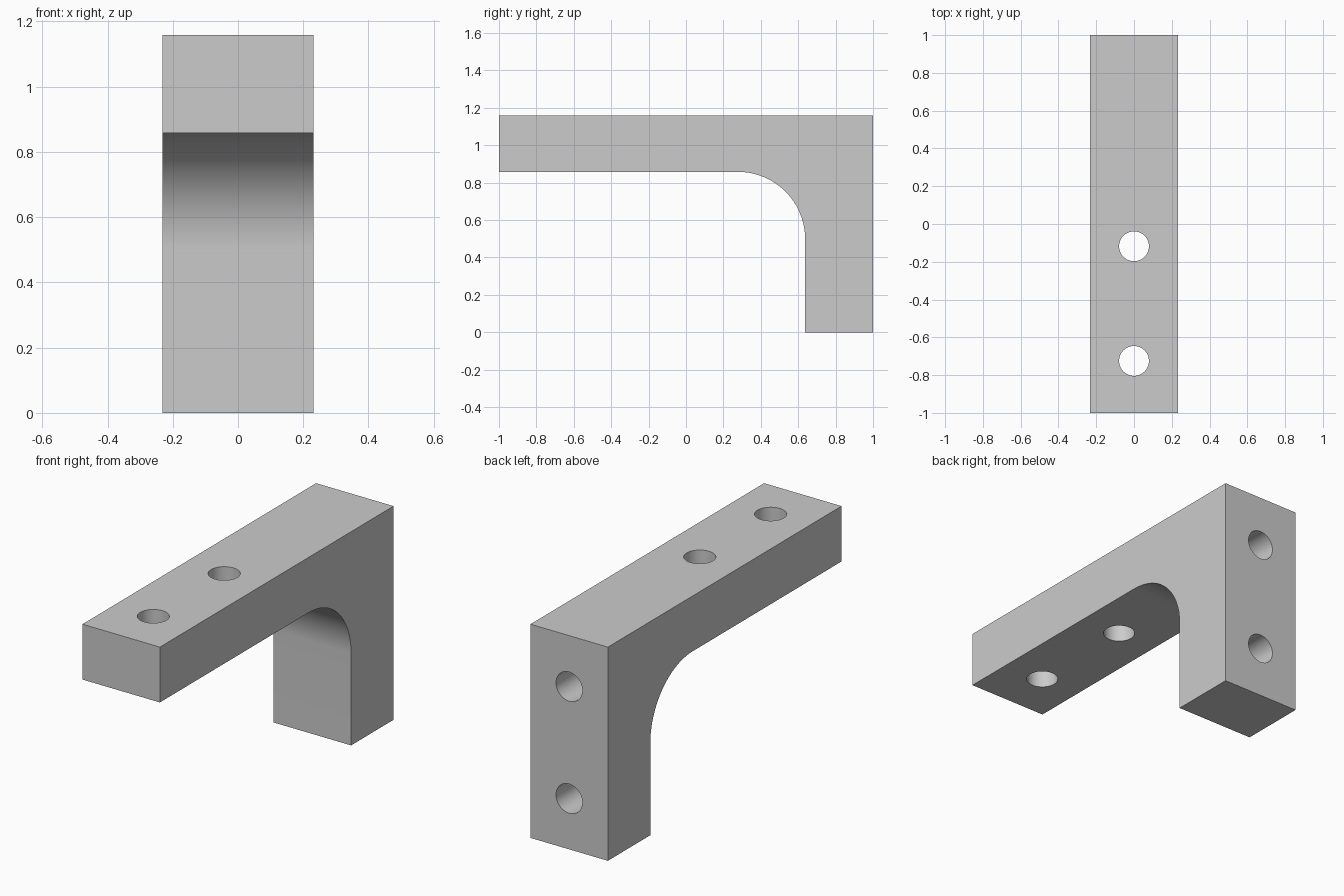
import bpy, bmesh, math

cube = bpy.data.objects.get("Cube")
if cube:
    bpy.data.objects.remove(cube, do_unlink=True)

HALF_W, TOP, ARM_BOTTOM, LEG_FRONT, FILLET = 0.232, 1.158, 0.858, 0.637, 0.36
HOLE_R, ARC_STEPS = 0.079, 24

grey = bpy.data.materials.new("plain_grey")
grey.use_nodes = True
colour = (0.6, 0.6, 0.6, 1)
grey.diffuse_color = colour
grey.node_tree.nodes["Principled BSDF"].inputs["Base Color"].default_value = colour

# Side profile: arm, rounded inner corner, leg
profile = [(-1, TOP), (-1, ARM_BOTTOM)]
for i in range(ARC_STEPS + 1):
    a = math.pi / 2 * (1 - i / ARC_STEPS)
    profile.append((LEG_FRONT - FILLET + FILLET * math.cos(a),
                    ARM_BOTTOM - FILLET + FILLET * math.sin(a)))
profile += [(LEG_FRONT, 0), (1, 0), (1, TOP)]

# Extrude the profile across the width
bm = bmesh.new()
face = bm.faces.new([bm.verts.new((-HALF_W, y, z)) for y, z in profile])
side = bmesh.ops.extrude_face_region(bm, geom=[face])["geom"]
bmesh.ops.translate(bm, vec=(2 * HALF_W, 0, 0),
                    verts=[v for v in side if isinstance(v, bmesh.types.BMVert)])
bmesh.ops.recalc_face_normals(bm, faces=bm.faces)
mesh = bpy.data.meshes.new("angle_bracket")
bm.to_mesh(mesh)
bm.free()
mesh.materials.append(grey)
bracket = bpy.data.objects.new("angle_bracket", mesh)
bpy.context.collection.objects.link(bracket)


def drill(location, depth, rotation=(0, 0, 0)):
    """Cut a round hole with a temporary cylinder."""
    bpy.ops.mesh.primitive_cylinder_add(vertices=48, radius=HOLE_R, depth=depth,
                                        location=location, rotation=rotation)
    cutter = bpy.context.object
    cutter.name = "hole_cutter"
    cutter.hide_render = True
    cutter.data.materials.append(grey)
    mod = bracket.modifiers.new("hole", "BOOLEAN")
    mod.operation, mod.solver, mod.object = "DIFFERENCE", "EXACT", cutter
    bpy.context.view_layer.objects.active = bracket
    bpy.ops.object.modifier_apply(modifier=mod.name)
    bpy.data.objects.remove(cutter, do_unlink=True)


# Through holes in the arm
for y in (-0.725, -0.118):
    drill((0, y, (TOP + ARM_BOTTOM) / 2), 0.6)

# Blind holes in the back of the leg
for z in (0.275, 0.882):
    drill((0, 1, z), 0.5, (math.pi / 2, 0, 0))

bpy.ops.object.select_all(action="DESELECT")
bracket.select_set(True)
bpy.context.view_layer.objects.active = bracket
bpy.ops.object.shade_smooth_by_angle(angle=math.radians(30))
